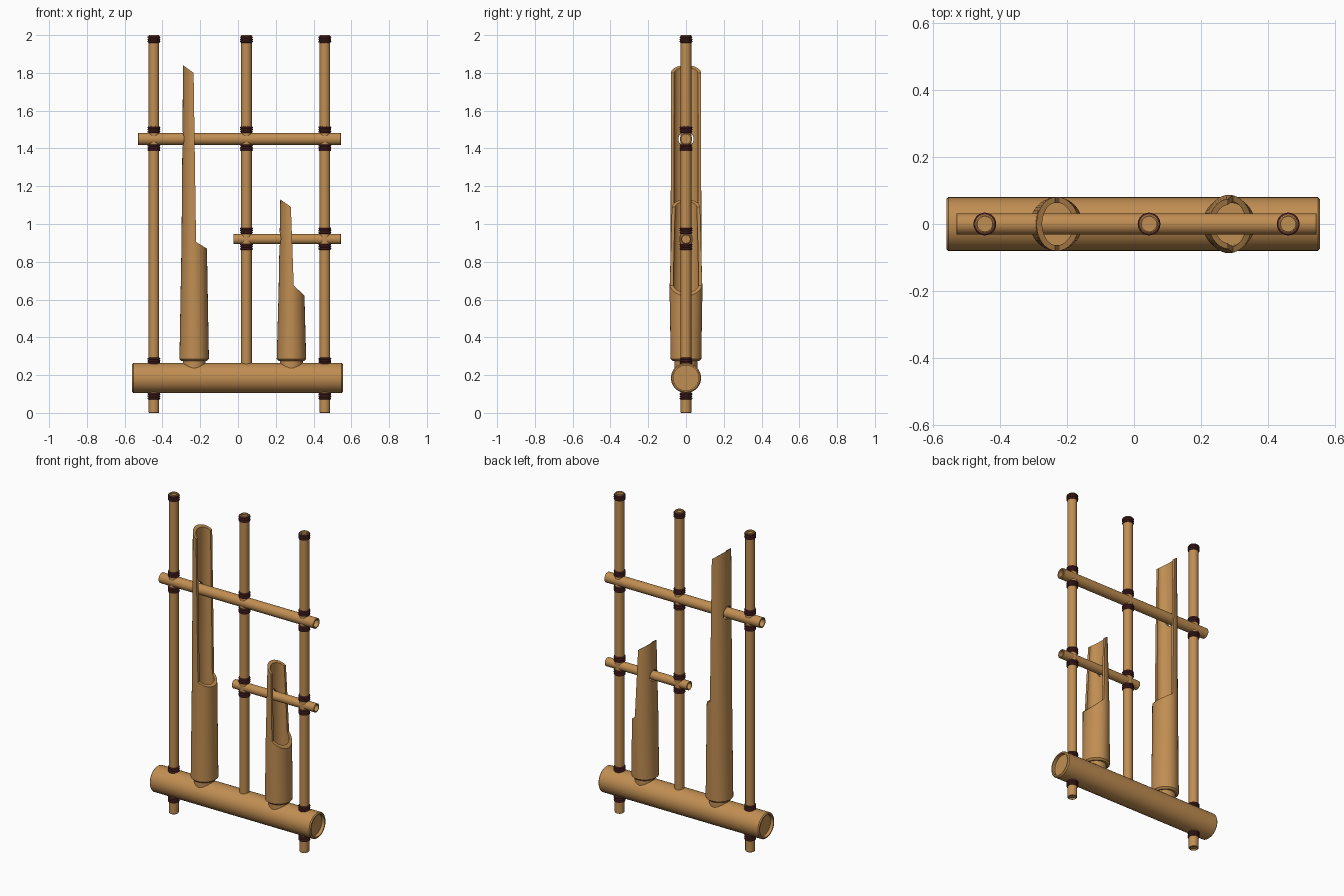
import bpy, bmesh
from math import cos, sin, pi, radians
from mathutils import Matrix

if "Cube" in bpy.data.objects:
    bpy.data.objects.remove(bpy.data.objects["Cube"], do_unlink=True)


def material(name, color):
    m = bpy.data.materials.new(name)
    m.use_nodes = True
    m.diffuse_color = color
    bsdf = m.node_tree.nodes["Principled BSDF"]
    bsdf.inputs["Base Color"].default_value = color
    bsdf.inputs["Roughness"].default_value = 0.6
    return m


bamboo = material("bamboo", (0.53, 0.27, 0.085, 1))
cord = material("dark red cord", (0.11, 0.025, 0.025, 1))


def finish(name, bm, mat, matrix=Matrix()):
    bmesh.ops.recalc_face_normals(bm, faces=bm.faces)
    bm.transform(matrix)
    mesh = bpy.data.meshes.new(name)
    bm.to_mesh(mesh)
    bm.free()
    mesh.materials.append(mat)
    obj = bpy.data.objects.new(name, mesh)
    bpy.context.collection.objects.link(obj)
    return obj


def smooth(obj):
    bpy.ops.object.select_all(action="DESELECT")
    obj.select_set(True)
    bpy.context.view_layer.objects.active = obj
    bpy.ops.object.shade_smooth_by_angle(angle=radians(35))


def loft(rings, sides=32, closed=False):
    """Elliptical rings (z, rx, ry) skinned together, with capped ends or closed into a loop."""
    bm = bmesh.new()
    loops = [[bm.verts.new((rx * cos(2 * pi * i / sides), ry * sin(2 * pi * i / sides), z))
              for i in range(sides)] for z, rx, ry in rings]
    pairs = list(zip(loops, loops[1:]))
    if closed:
        pairs.append((loops[-1], loops[0]))
    else:
        bm.faces.new(loops[0])
        bm.faces.new(loops[-1])
    for a, b in pairs:
        for i in range(sides):
            j = (i + 1) % sides
            bm.faces.new((a[i], a[j], b[j], b[i]))
    return bm


def pole(name, start, end, r, matrix, inner=0.78, recess=0.02, bevel=0.006):
    """Bamboo pole with softened rims and recessed ends."""
    half = [(0, recess, r * inner), (0, 0, r * inner), (0, 0, r - bevel), (0, bevel, r)]
    rings = [(start + d, q, q) for _, d, q in half]
    rings += [(end - d, q, q) for _, d, q in reversed(half)]
    obj = finish(name, loft(rings), bamboo, matrix)
    smooth(obj)
    return obj


def lying(z):
    return Matrix.Translation((0, 0, z)) @ Matrix.Rotation(pi / 2, 4, "Y")


# Base tube and the two cross bars
BASE_Z, HIGH_Z, LOW_Z = 0.185, 1.45, 0.92
pole("base_tube", -0.56, 0.555, 0.08, lying(BASE_Z), 0.83)
pole("upper_bar", -0.53, 0.545, 0.032, lying(HIGH_Z), 0.75, 0.03, 0.002)
pole("lower_bar", -0.025, 0.545, 0.027, lying(LOW_Z), 0.75, 0.03, 0.002)


def lashing(name, x, z):
    """Three turns of cord round a post."""
    bm = bmesh.new()
    for k in (-1, 0, 1):
        h = z + k * 0.0115
        turn = [(h + 0.006 * sin(2 * pi * i / 8), 0.028 + 0.006 * cos(2 * pi * i / 8))
                for i in range(8)]
        part = loft([(a, r, r) for a, r in turn], 24, True)
        temp = bpy.data.meshes.new("turn")
        part.to_mesh(temp)
        part.free()
        bm.from_mesh(temp)
        bpy.data.meshes.remove(temp)
    smooth(finish(name, bm, cord, Matrix.Translation((x, 0, 0))))


# Upright posts with their lashings
HIGH = [1.977, 1.5, 1.403]
LOW = [0.965, 0.88]
FOOT = [0.275, 0.088]
posts = [("right_post", -0.445, 0, HIGH + FOOT),
         ("middle_post", 0.045, 0.2, HIGH + LOW),
         ("left_post", 0.46, 0, HIGH + LOW + FOOT)]
for name, x, bottom, ties in posts:
    pole(name, bottom, 2, 0.028, Matrix.Translation((x, 0, 0)), 0.78, 0.01, 0.003)
    for n, z in enumerate(ties):
        lashing(f"{name}_lashing_{n + 1}", x, z)


def cut(obj, cutter):
    cutter.hide_render = True
    mod = obj.modifiers.new("cut", "BOOLEAN")
    mod.operation, mod.solver, mod.object = "DIFFERENCE", "EXACT", cutter
    bpy.context.view_layer.objects.active = obj
    bpy.ops.object.modifier_apply(modifier=mod.name)
    bpy.data.objects.remove(cutter, do_unlink=True)


def prism(points):
    """Outline in x and z, extruded through y."""
    bm = bmesh.new()
    face = bm.faces.new([bm.verts.new((x, -0.2, z)) for x, z in points])
    ext = bmesh.ops.extrude_face_region(bm, geom=[face])
    verts = [v for v in ext["geom"] if isinstance(v, bmesh.types.BMVert)]
    bmesh.ops.translate(bm, verts=verts, vec=(0, 0.4, 0))
    return finish("cutter", bm, bamboo)


def resonator(name, x, body, outline, bar_z, hole):
    """Hollow tapering tube, cut away above to leave a tall half-round tongue."""
    wall, z0 = 0.017, body[0][0]
    rim = (z0, body[0][1] - 0.01, body[0][2] - 0.01)
    outer = [rim, (z0 + 0.01, *body[0][1:])] + body[1:]
    inner = [(z, rx - wall, ry - wall) for z, rx, ry in reversed(body[1:])]
    floor = (z0 + 0.03, body[0][1] - wall, body[0][2] - wall)
    tube = finish(name, loft(outer + inner + [floor], 48), bamboo,
                  Matrix.Translation((x, 0, 0)))
    cut(tube, prism(outline))
    # Clearance hole for the bar through the tongue
    drill = loft([(x - 0.15, hole, hole), (x, hole, hole)])
    cut(tube, finish("cutter", drill, bamboo, lying(bar_z)))
    smooth(tube)
    # Neck that seats the tube on the base
    neck = loft([(0.2, 0.06, 0.06), (z0 + 0.005, 0.06, 0.06)])
    smooth(finish(name + "_neck", neck, bamboo, Matrix.Translation((x, 0, 0))))


resonator("tall_tube", -0.232,
          [(0.275, 0.078, 0.08), (0.9, 0.067, 0.081), (1.95, 0.058, 0.08)],
          [(-0.4, 1.92), (-0.235, 1.8), (-0.222, 0.905), (-0.165, 0.87),
           (-0.05, 0.8), (-0.05, 2.2), (-0.4, 2.2)], HIGH_Z, 0.04)
resonator("short_tube", 0.283,
          [(0.275, 0.078, 0.081), (0.65, 0.068, 0.087), (1.25, 0.057, 0.07)],
          [(0.12, 1.205), (0.28, 1.09), (0.295, 0.675), (0.35, 0.622),
           (0.45, 0.53), (0.45, 1.5), (0.12, 1.5)], LOW_Z, 0.035)
